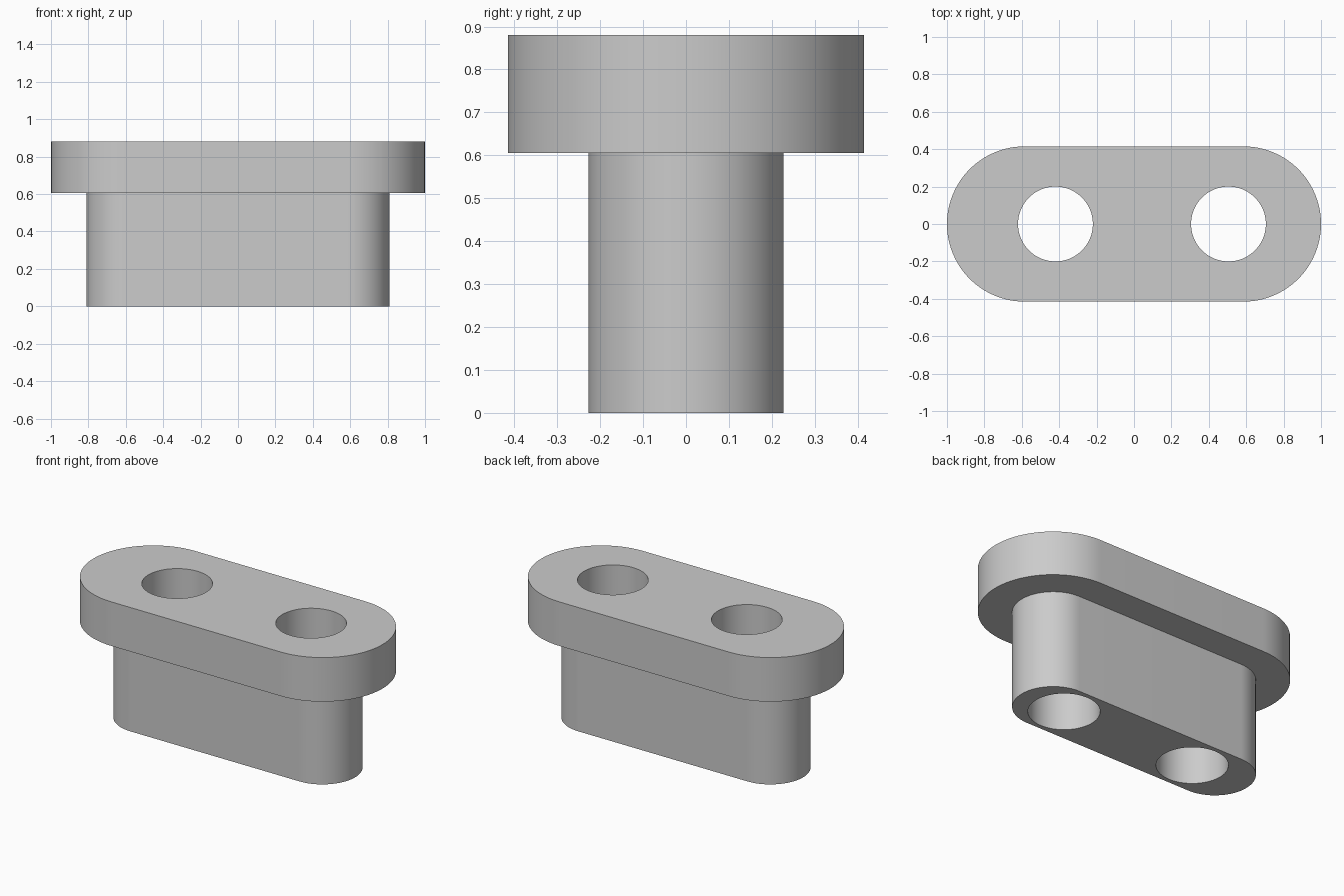
import bpy
import bmesh
from math import pi, cos, sin, radians

cube = bpy.data.objects.get("Cube")
if cube:
    bpy.data.objects.remove(cube, do_unlink=True)

HEIGHT = 0.88
STEP = 0.605          # underside of the flange
HOLE_RADIUS = 0.2

grey = bpy.data.materials.new("plain grey")
grey.use_nodes = True
colour = (0.6, 0.6, 0.6, 1)
grey.diffuse_color = colour
grey.node_tree.nodes["Principled BSDF"].inputs["Base Color"].default_value = colour


def slot_prism(name, half_length, radius, bottom, top, x=0, steps=48):
    """Upright prism with a round-ended outline."""
    reach = half_length - radius
    outline = []
    for side in (1, -1):
        for i in range(steps + (reach > 0)):
            a = pi * i / steps - side * pi / 2
            outline.append((x + side * reach + radius * cos(a), radius * sin(a)))
    bm = bmesh.new()
    base = bm.faces.new([bm.verts.new((px, py, bottom)) for px, py in outline])
    side_faces = bmesh.ops.extrude_face_region(bm, geom=[base], use_keep_orig=True)
    raised = [v for v in side_faces["geom"] if isinstance(v, bmesh.types.BMVert)]
    bmesh.ops.translate(bm, verts=raised, vec=(0, 0, top - bottom))
    bmesh.ops.recalc_face_normals(bm, faces=bm.faces)
    mesh = bpy.data.meshes.new(name)
    bm.to_mesh(mesh)
    bm.free()
    mesh.materials.append(grey)
    obj = bpy.data.objects.new(name, mesh)
    bpy.context.collection.objects.link(obj)
    return obj


def combine(target, tool, operation):
    mod = target.modifiers.new(operation.title(), "BOOLEAN")
    mod.operation = operation
    mod.solver = "EXACT"
    mod.object = tool
    bpy.context.view_layer.objects.active = target
    bpy.ops.object.modifier_apply(modifier=mod.name)
    bpy.data.objects.remove(tool, do_unlink=True)


# Wide flange joined to the narrower stem below
body = slot_prism("flanged_body", 1.0, 0.415, STEP, HEIGHT)
stem = slot_prism("stem", 0.81, 0.227, 0, STEP + 0.1)
combine(body, stem, "UNION")

# Two through holes, set slightly off centre
for x in (-0.42, 0.505):
    hole = slot_prism("hole_cutter", HOLE_RADIUS, HOLE_RADIUS, -0.1, HEIGHT + 0.1, x)
    combine(body, hole, "DIFFERENCE")

# Smooth round walls with sharp rims
bpy.ops.object.select_all(action="DESELECT")
body.select_set(True)
bpy.context.view_layer.objects.active = body
bpy.ops.object.shade_smooth_by_angle(angle=radians(30))
